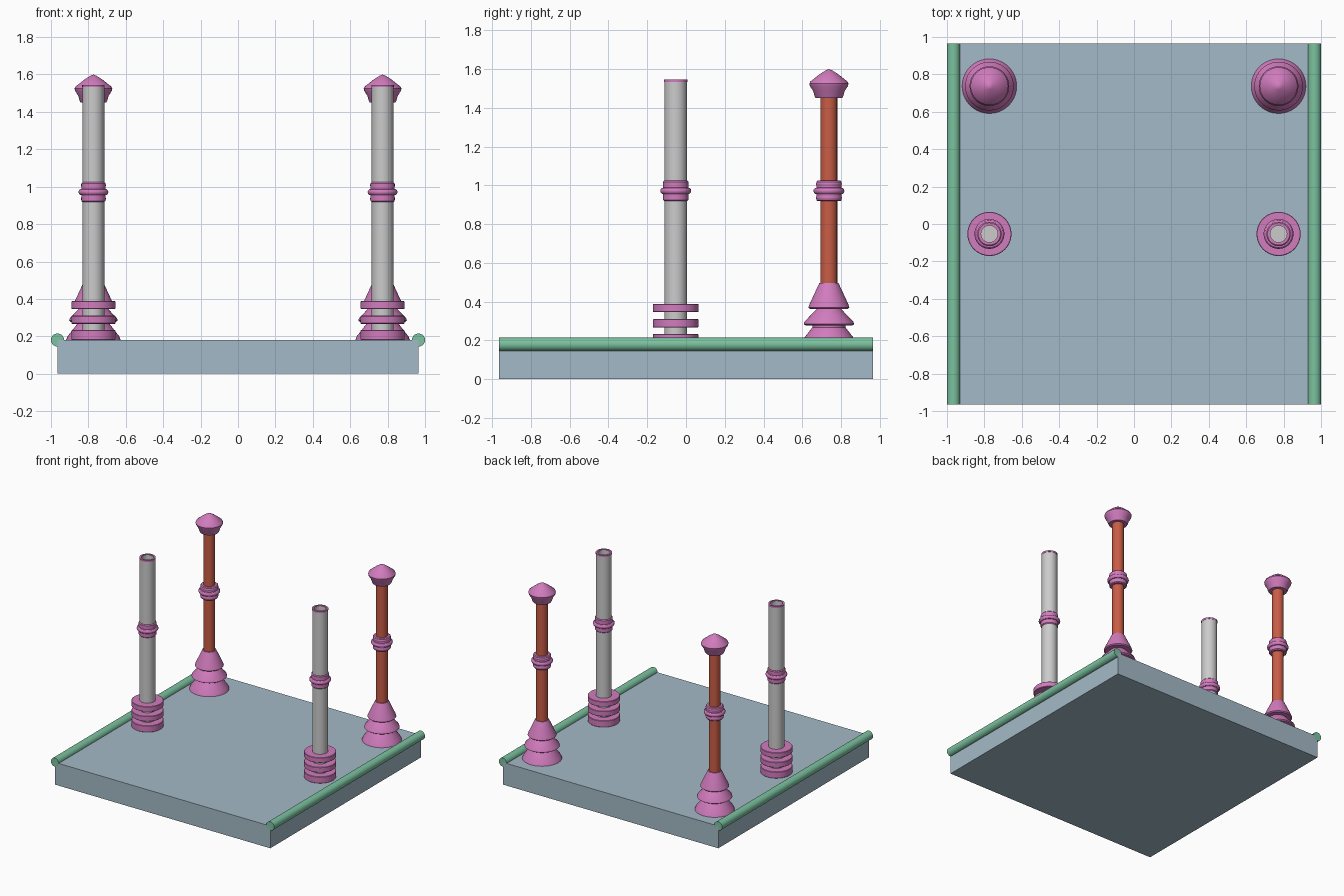
import bpy, bmesh, math
from mathutils import Matrix, Vector

if "Cube" in bpy.data.objects:
    bpy.data.objects.remove(bpy.data.objects["Cube"])


def material(name, rgb):
    m = bpy.data.materials.new(name)
    m.diffuse_color = (*rgb, 1)
    m.use_nodes = True
    m.node_tree.nodes["Principled BSDF"].inputs["Base Color"].default_value = m.diffuse_color
    return m


BLUE = material("slab_blue", (0.37, 0.49, 0.57))
GREEN = material("rail_green", (0.20, 0.54, 0.35))
PINK = material("trim_pink", (0.64, 0.20, 0.51))
RED = material("shaft_red", (0.58, 0.11, 0.06))


def finish(name, bm, mat=None, mirror=False):
    bmesh.ops.recalc_face_normals(bm, faces=bm.faces)
    me = bpy.data.meshes.new(name)
    bm.to_mesh(me)
    bm.free()
    ob = bpy.data.objects.new(name, me)
    bpy.context.collection.objects.link(ob)
    if mat:
        me.materials.append(mat)
    bpy.ops.object.select_all(action='DESELECT')
    ob.select_set(True)
    bpy.context.view_layer.objects.active = ob
    bpy.ops.object.shade_smooth_by_angle(angle=math.radians(30))
    if mirror:
        ob.modifiers.new("Mirror", 'MIRROR')
    return ob


def lathe(name, profile, x, y, mat=None, steps=40):
    """Revolve (radius, z) points about a vertical axis, mirrored in x."""
    bm = bmesh.new()
    vs = [bm.verts.new((r, 0, z)) for r, z in profile]
    es = [bm.edges.new(p) for p in zip(vs, vs[1:])]
    bmesh.ops.spin(bm, geom=vs + es, cent=(0, 0, 0), axis=(0, 0, 1),
                   angle=math.tau, steps=steps)
    bmesh.ops.remove_doubles(bm, verts=bm.verts, dist=1e-5)
    bmesh.ops.translate(bm, verts=bm.verts, vec=(x, y, 0))
    return finish(name, bm, mat, mirror=True)


def disc(r, z0, z1, b=0.006):
    """Profile of a disc with softened rims."""
    return [(0, z0), (r - b, z0), (r, z0 + b), (r, z1 - b), (r - b, z1), (0, z1)]


def torus_band(r, z, h, n=6):
    """Profile of a disc with a half-round edge."""
    arc = [(r - h + h * math.cos(a), z + h * math.sin(a))
           for a in (-math.pi / 2 + math.pi * i / n for i in range(n + 1))]
    return [(0, z - h)] + arc + [(0, z + h)]


HALF, TOP = 0.965, 0.18
PX = 0.773

# Base slab
bm = bmesh.new()
bmesh.ops.create_cube(bm, size=1, matrix=Matrix.Translation((0, 0, TOP / 2))
                      @ Matrix.Diagonal((2 * HALF, 2 * HALF, TOP, 1)))
finish("base_slab", bm, BLUE)

# Round rails along both side edges
bm = bmesh.new()
bmesh.ops.create_cone(bm, cap_ends=True, segments=32, radius1=0.035, radius2=0.035,
                      depth=2 * HALF, matrix=Matrix.Translation((HALF, 0, TOP))
                      @ Matrix.Rotation(math.pi / 2, 4, 'X'))
finish("side_rail", bm, GREEN, mirror=True)

# Front posts: open-topped tubes with stacked base discs
FY = -0.053
lathe("front_tube", [(0, TOP), (0.058, TOP), (0.058, 1.54), (0.044, 1.54),
                     (0.044, 1.46), (0, 1.46)], PX, FY)
lathe("front_tube_rim", [(0.046, 1.532), (0.060, 1.532), (0.060, 1.545),
                         (0.046, 1.545), (0.046, 1.532)], PX, FY, PINK)
for i, (z0, z1) in enumerate([(TOP, 0.233), (0.267, 0.31), (0.346, 0.388)]):
    lathe(f"front_base_disc_{i + 1}", disc(0.118, z0, z1, 0.003), PX, FY, PINK)

# Back posts: slim shafts, flared bases and pointed caps
BY = 0.737
lathe("back_shaft", [(0, TOP), (0.043, TOP), (0.043, 1.47), (0, 1.47)], PX, BY, RED)
lathe("back_flared_base",
      [(0, TOP), (0.146, TOP), (0.138, 0.20), (0.085, 0.268), (0.085, 0.277),
       (0.120, 0.277), (0.130, 0.284), (0.126, 0.297), (0.062, 0.363),
       (0.098, 0.363), (0.106, 0.370), (0.101, 0.385), (0.050, 0.495), (0, 0.495)],
      PX, BY, PINK)
lathe("back_cap",
      [(0, 1.45), (0.068, 1.45), (0.073, 1.458), (0.082, 1.487), (0.098, 1.512),
       (0.101, 1.524), (0.096, 1.535), (0.045, 1.575), (0.018, 1.592), (0, 1.60)],
      PX, BY, PINK)

# Collars halfway up every post
for row, y in (("front", FY), ("back", BY)):
    lathe(f"{row}_collar", disc(0.065, 0.918, 1.024), PX, y, PINK)
    lathe(f"{row}_collar_bead", torus_band(0.080, 0.971, 0.017), PX, y, PINK)
    if row == "back":
        for k, z in (("lower", 0.936), ("upper", 1.007)):
            lathe(f"back_collar_{k}_band", torus_band(0.067, z, 0.017), PX, y, PINK)
